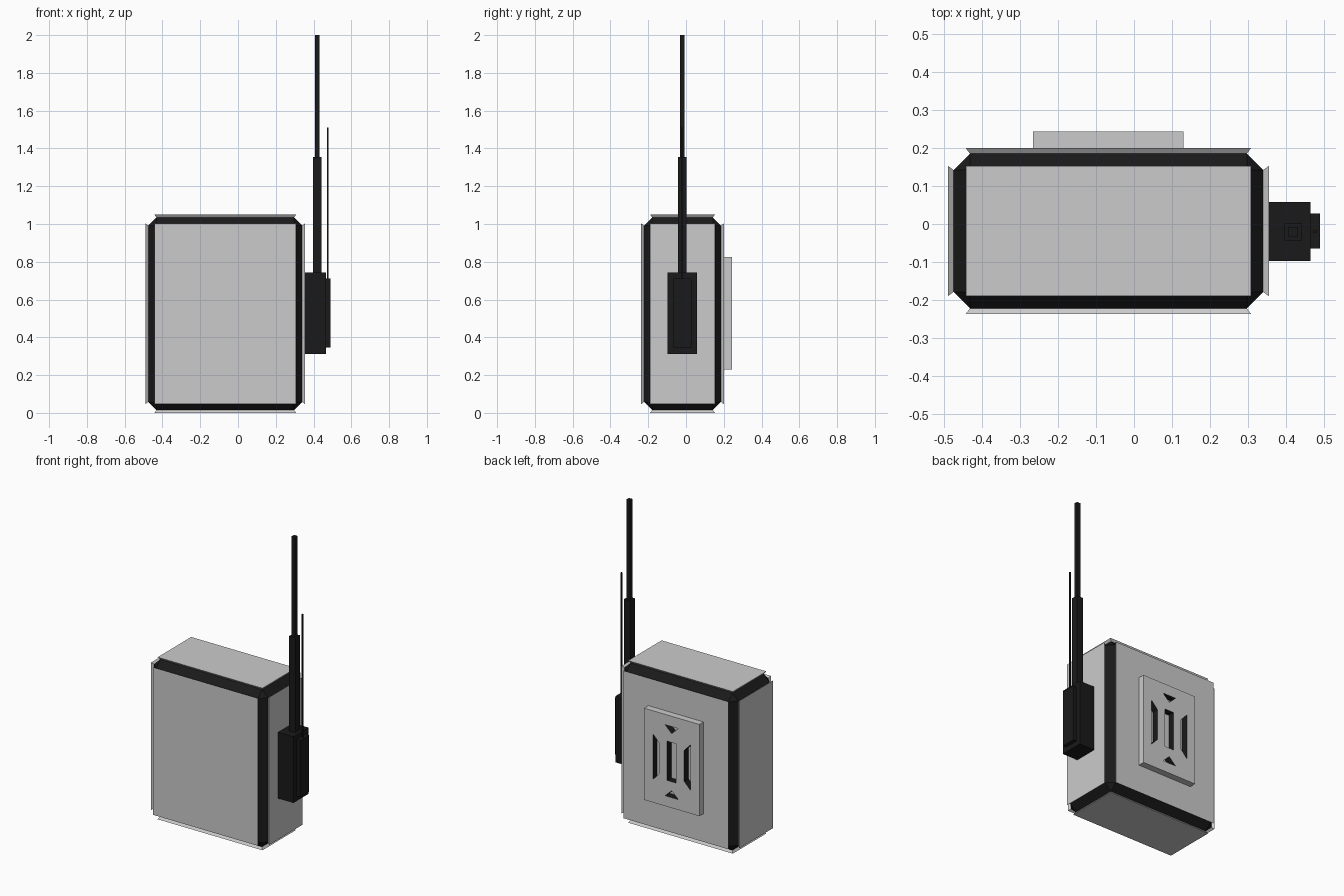
import bpy, bmesh
from mathutils import Vector

if "Cube" in bpy.data.objects:
    bpy.data.objects.remove(bpy.data.objects["Cube"])

black = bpy.data.materials.new("black")
black.diffuse_color = (0.01, 0.01, 0.01, 1)
black.use_nodes = True
black.node_tree.nodes["Principled BSDF"].inputs["Base Color"].default_value = black.diffuse_color


def make(name, bm, mat=None):
    bmesh.ops.recalc_face_normals(bm, faces=bm.faces[:])
    me = bpy.data.meshes.new(name)
    bm.to_mesh(me)
    bm.free()
    ob = bpy.data.objects.new(name, me)
    bpy.context.collection.objects.link(ob)
    if mat:
        me.materials.append(mat)
    return ob


def box(name, lo, hi, mat=None, bevel=0):
    bm = bmesh.new()
    bmesh.ops.create_cube(bm, size=1)
    lo, hi = Vector(lo), Vector(hi)
    for v in bm.verts:
        v.co = (lo + hi) / 2 + v.co * (hi - lo)
    if bevel:
        bmesh.ops.bevel(bm, geom=bm.edges[:], offset=bevel, segments=1, affect='EDGES')
    return make(name, bm, mat)


def prism(bm, pts, y0, y1):
    """Extrude an x-z outline from y0 to y1."""
    a = [bm.verts.new((x, y0, z)) for x, z in pts]
    b = [bm.verts.new((x, y1, z)) for x, z in pts]
    bm.faces.new(a)
    bm.faces.new(b[::-1])
    for i in range(len(pts)):
        j = (i + 1) % len(pts)
        bm.faces.new((a[i], a[j], b[j], b[i]))


# Case: dark chamfered core
LO, HI = Vector((-0.475, -0.222, 0.015)), Vector((0.34, 0.185, 1.035))
CH, T = 0.043, 0.015
box("case_core", LO, HI, black, CH)

# Cover plates on all six sides, flaring outwards
names = (("left_plate", "right_plate"), ("front_plate", "back_plate"),
         ("bottom_plate", "top_plate"))
for axis in range(3):
    u, w = (axis + 1) % 3, (axis + 2) % 3
    for side in (0, 1):
        bm = bmesh.new()
        bmesh.ops.create_cube(bm, size=2)
        base = HI[axis] if side else LO[axis]
        out = T if side else -T
        for v in bm.verts:
            outer = (v.co[axis] > 0) == bool(side)
            inset = CH - (0.011 if outer else 0)
            for k in (u, w):
                v.co[k] = HI[k] - inset if v.co[k] > 0 else LO[k] + inset
            v.co[axis] = base + (out if outer else 0)
        make(names[axis][side], bm)

# Back panel with vent slots
CX, CZ = -0.0675, 0.527
panel = box("vent_panel", (CX - 0.198, 0.2, CZ - 0.297), (CX + 0.198, 0.243, CZ + 0.297))
bm = bmesh.new()
slots = [[(-0.032, -0.127), (0.032, -0.127), (0.032, 0.127), (-0.032, 0.127)]]
for s in (-1, 1):
    slots.append([(s * 0.135, -0.148), (s * 0.135, 0.148), (s * 0.09, 0.1), (s * 0.09, -0.1)])
    slots.append([(-0.047, s * 0.23), (0.047, s * 0.23), (0, s * 0.185)])
for pts in slots:
    prism(bm, [(CX + x, CZ + z) for x, z in pts], 0.15, 0.3)
for f in bm.faces:
    f.material_index = 1
cutter = make("slot_cutter", bm)
for ob in (panel, cutter):
    ob.data.materials.append(None)
    ob.data.materials.append(black)
cutter.hide_render = True
cutter.hide_set(True)
mod = panel.modifiers.new("slots", 'BOOLEAN')
mod.operation = 'DIFFERENCE'
mod.solver = 'EXACT'
mod.object = cutter

# Radio unit on the right side
box("radio_box", (0.355, -0.097, 0.313), (0.465, 0.058, 0.742), black)
box("radio_cover", (0.465, -0.065, 0.345), (0.49, 0.028, 0.712), black)


# Antennas
def mast(name, x, half, z0, z1):
    y = -0.02
    box(name, (x - half, y - half, z0), (x + half, y + half, z1), black)


mast("antenna_base", 0.419, 0.023, 0.742, 1.355)
mast("antenna_rod", 0.419, 0.0125, 1.355, 2.0)
mast("whip_antenna", 0.476, 0.004, 0.712, 1.51)
